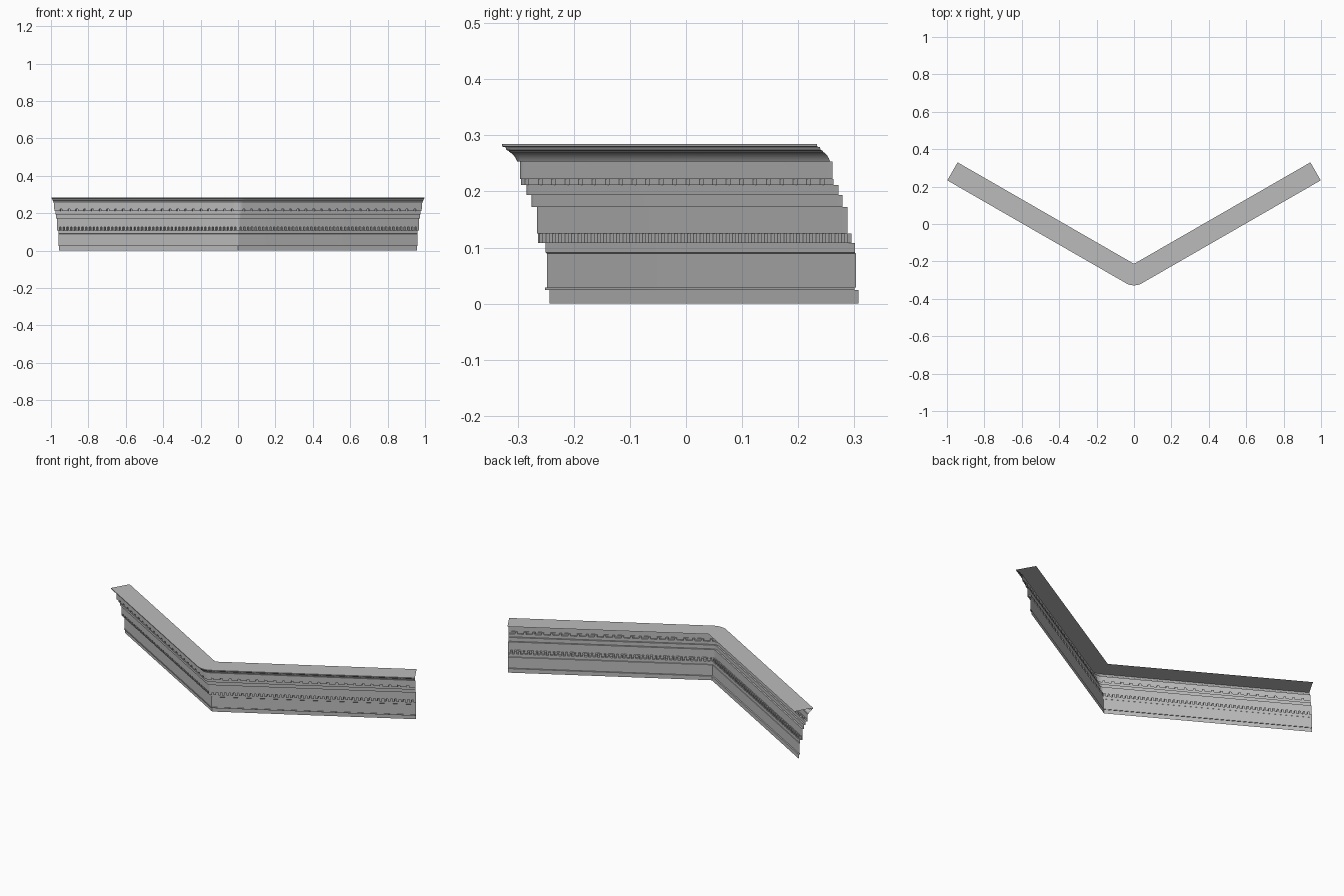
import bpy, bmesh, math
from mathutils import Vector

cube = bpy.data.objects.get("Cube")
if cube:
    bpy.data.objects.remove(cube, do_unlink=True)

# Plan: two arms meeting at a corner on the centre line
CORNER = Vector((0, -0.243))
END = Vector((0.956, 0.307))
ARM = (END - CORNER).length
SLOPE = math.atan2(END.y - CORNER.y, END.x)
ARC_STEPS = 8

stone = bpy.data.materials.new("stone_grey")
stone.use_nodes = True
GREY = (0.5, 0.5, 0.5, 1)
stone.diffuse_color = GREY
stone.node_tree.nodes["Principled BSDF"].inputs["Base Color"].default_value = GREY


def place(station, point):
    """Station is (signed run along an arm, turn from -1 to 1); point is (outward offset, height)."""
    run, turn = station
    d, z = point
    if run == 0 and d < 0:
        return Vector((0, CORNER.y - d / math.cos(SLOPE), z))
    angle = -math.pi / 2 + turn * SLOPE
    p = CORNER + Vector((math.cos(angle), math.sin(angle))) * d
    p += Vector((run * math.cos(SLOPE), abs(run) * math.sin(SLOPE)))
    return Vector((p.x, p.y, z))


def quad(bm, a, b, low, high):
    corners = [place(a, low), place(b, low), place(b, high), place(a, high)]
    bm.faces.new([bm.verts.new(c) for c in corners])


def finish(bm, name):
    bmesh.ops.remove_doubles(bm, verts=bm.verts, dist=0.00005)
    bmesh.ops.dissolve_degenerate(bm, dist=0.00005, edges=bm.edges)
    mesh = bpy.data.meshes.new(name)
    bm.to_mesh(mesh)
    bm.free()
    mesh.materials.append(stone)
    obj = bpy.data.objects.new(name, mesh)
    bpy.context.collection.objects.link(obj)
    bpy.ops.object.select_all(action='DESELECT')
    obj.select_set(True)
    bpy.context.view_layer.objects.active = obj
    bpy.ops.object.shade_smooth_by_angle(angle=math.radians(20))


ARC = [(0, -1 + 2 * i / ARC_STEPS) for i in range(ARC_STEPS + 1)]


def moulding(name, profile):
    """Open profile swept along both arms and rounded about the corner."""
    bm = bmesh.new()
    stations = [(-ARM, -1)] + ARC + [(ARM, 1)]
    for a, b in zip(stations, stations[1:]):
        for low, high in zip(profile, profile[1:]):
            quad(bm, a, b, low, high)
    finish(bm, name)


def dentils(name, count, gap_share, inner, outer, bottom, top):
    """Row of hollow teeth below an overhang, with one tooth around the corner."""
    bm = bmesh.new()
    pitch = ARM / count
    gap = pitch * gap_share
    tooth = pitch - gap

    def tooth_faces(a, b):
        quad(bm, a, b, (inner, bottom), (outer, bottom))
        quad(bm, a, b, (outer, bottom), (outer, top))

    def gap_faces(a, b):
        quad(bm, a, b, (inner, bottom), (inner, top))
        quad(bm, a, b, (inner, top), (outer, top))

    def side(s, flip):
        pts = [(inner, bottom), (outer, bottom), (outer, top), (inner, top)]
        vs = [bm.verts.new(place(s, p)) for p in pts]
        bm.faces.new(vs[::-1] if flip else vs)

    half = max(0.0, tooth / 2 - outer * SLOPE)
    corner = [(-half, -1)] + ARC + [(half, 1)] if half > 0 else ARC
    for a, b in zip(corner, corner[1:]):
        tooth_faces(a, b)
    for s in (-1, 1):
        def span(faces, u0, u1):
            a, b = sorted(((s * u0, s), (s * u1, s)))
            faces(a, b)
        u = half
        while u < ARM - 1e-5:
            start = min(u + gap, ARM)
            stop = min(start + tooth, ARM)
            span(gap_faces, u, start)
            side((s * u, s), s > 0)
            if stop > start + 1e-5:
                side((s * start, s), s < 0)
                span(tooth_faces, start, stop)
            u = stop
    finish(bm, name)


# Plinth, lower fillets and frieze
moulding("lower_frieze", [
    (0, 0), (0, .024), (.008, .024), (.008, .029), (.005, .029),
    (.005, .089), (.007, .091), (.007, .108)])
dentils("lower_dentils", 48, 0.45, .007, .021, .108, .125)

# Stepped fasciae
moulding("stepped_fasciae", [
    (.021, .125), (.0225, .125), (.0225, .172), (.032, .172),
    (.032, .194), (.041, .194), (.041, .2115)])
dentils("upper_dentils", 23, 0.28, .041, .051, .2115, .2225)

# Corona, curved crown and flat top
moulding("crown", [
    (.051, .2225), (.053, .2225), (.053, .2535), (.058, .2535),
    (.059, .256), (.061, .26), (.064, .264), (.068, .268),
    (.072, .2705), (.0725, .272), (.077, .274), (.079, .279),
    (.085, .28), (.085, .285), (-.026, .285)])
